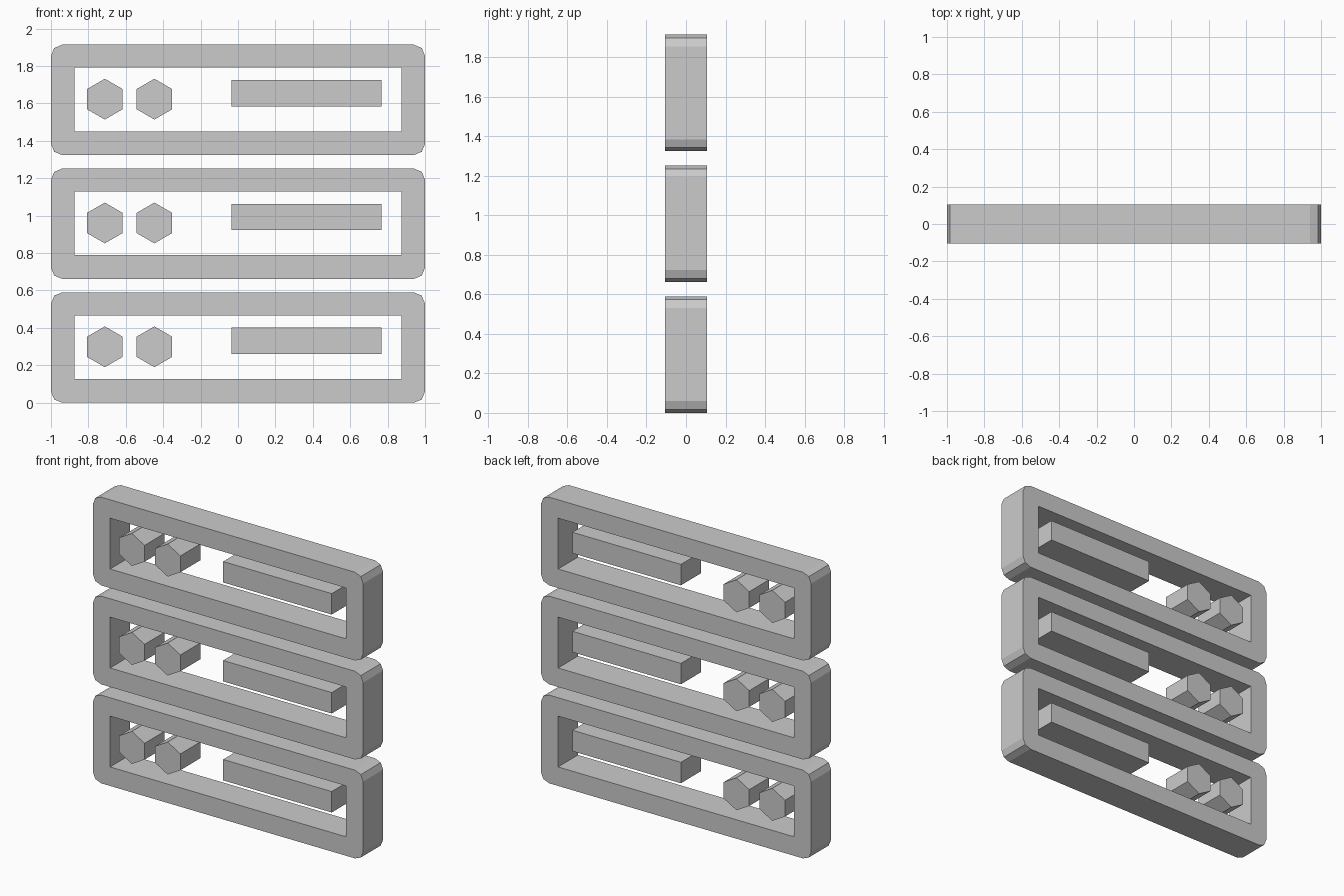
import bpy, bmesh
from math import sin, cos, pi, radians
from mathutils import Vector

if "Cube" in bpy.data.objects:
    bpy.data.objects.remove(bpy.data.objects["Cube"])

DEPTH = 0.21      # all parts share the same thickness
PITCH = 0.662     # vertical spacing of the units


def prism(name, loops, z):
    """Extrude a filled XZ outline (with optional hole loops) along y."""
    bm = bmesh.new()
    edges = []
    for loop in loops:
        vs = [bm.verts.new((x, -DEPTH / 2, h)) for x, h in loop]
        edges += [bm.edges.new((vs[i - 1], vs[i])) for i in range(len(vs))]
    bmesh.ops.triangle_fill(bm, edges=edges, use_beauty=True, normal=(0, -1, 0))
    bmesh.ops.dissolve_limit(bm, angle_limit=0.01, verts=[], edges=bm.edges[:]) if len(loops) == 1 else None
    ext = bmesh.ops.extrude_face_region(bm, geom=bm.faces[:], use_keep_orig=True)
    moved = [g for g in ext["geom"] if isinstance(g, bmesh.types.BMVert)]
    bmesh.ops.translate(bm, verts=moved, vec=Vector((0, DEPTH, 0)))
    bmesh.ops.recalc_face_normals(bm, faces=bm.faces[:])
    mesh = bpy.data.meshes.new(name)
    bm.to_mesh(mesh)
    bm.free()
    ob = bpy.data.objects.new(name, mesh)
    ob.location.z = z
    bpy.context.collection.objects.link(ob)
    return ob


def rect(x0, x1, z0, z1):
    return [(x0, z0), (x1, z0), (x1, z1), (x0, z1)]


def rounded_rect(x0, x1, z0, z1, r, seg=2):
    corners = [(x1 - r, z1 - r), (x0 + r, z1 - r), (x0 + r, z0 + r), (x1 - r, z0 + r)]
    return [(cx + r * cos((q + k / seg) * pi / 2), cz + r * sin((q + k / seg) * pi / 2))
            for q, (cx, cz) in enumerate(corners) for k in range(seg + 1)]


def hexagon(cx, cz, r):
    return [(cx + r * cos(radians(30 + 60 * i)), cz + r * sin(radians(30 + 60 * i)))
            for i in range(6)]


for n, level in enumerate(("lower", "middle", "upper")):
    z = n * PITCH
    # rounded outer frame with a sharp rectangular opening
    prism(f"{level}_frame", [rounded_rect(-1, 1, 0, 0.59, 0.06),
                             rect(-0.873, 0.873, 0.127, 0.467)], z)
    # two hexagonal indicator lights
    for side, x in (("left", -0.712), ("right", -0.447)):
        prism(f"{level}_{side}_light", [hexagon(x, 0.299, 0.109)], z)
    # long slot bar
    prism(f"{level}_bar", [rect(-0.036, 0.767, 0.261, 0.401)], z)
